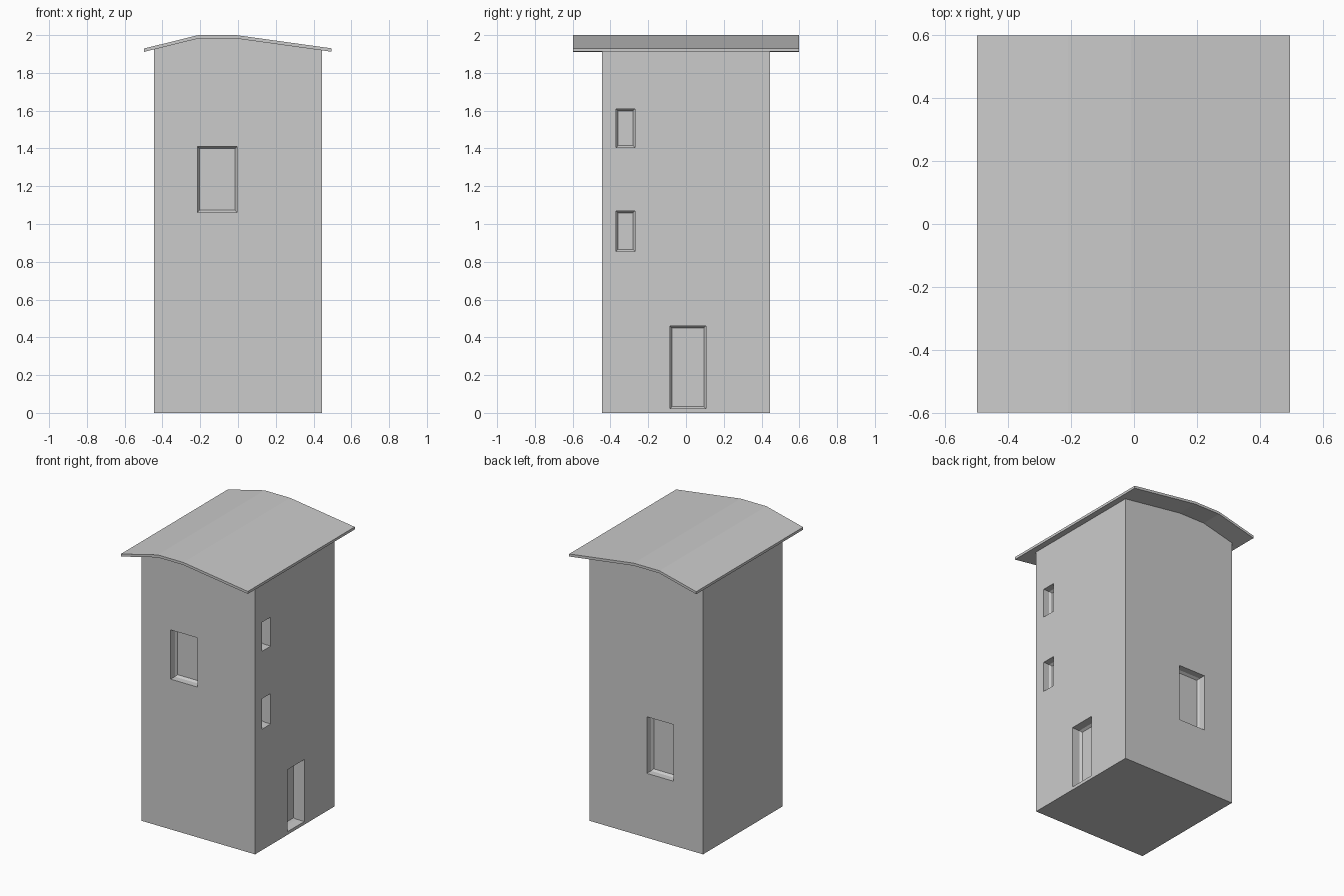
import bpy, bmesh

if "Cube" in bpy.data.objects:
    bpy.data.objects.remove(bpy.data.objects["Cube"])

W = 0.445            # half width of the square tower
ROOF = [(-0.498, 1.929), (-0.21, 2.0), (-0.01, 2.0), (0.495, 1.93)]   # roof top line
T = 0.018            # roof thickness


def loft(name, rings):
    """Closed solid through a list of matching vertex rings."""
    bm = bmesh.new()
    vs = [[bm.verts.new(p) for p in ring] for ring in rings]
    n = len(vs[0])
    for a, b in zip(vs, vs[1:]):
        for i in range(n):
            j = (i + 1) % n
            bm.faces.new((a[i], a[j], b[j], b[i]))
    bm.faces.new(vs[0])
    bm.faces.new(vs[-1])
    bmesh.ops.recalc_face_normals(bm, faces=bm.faces[:])
    me = bpy.data.meshes.new(name)
    bm.to_mesh(me)
    bm.free()
    ob = bpy.data.objects.new(name, me)
    bpy.context.collection.objects.link(ob)
    return ob


def extrude_y(name, profile, half):
    return loft(name, [[(x, y, z) for x, z in profile] for y in (-half, half)])


def roof_under(x):
    for (x0, z0), (x1, z1) in zip(ROOF, ROOF[1:]):
        if x0 <= x <= x1:
            return z0 + (z1 - z0) * (x - x0) / (x1 - x0) - T


# Bent roof sheet
extrude_y("roof", ROOF + [(x, z - T) for x, z in reversed(ROOF)], 0.597)

# Tower body, its top following the roof underside
top = [W, ROOF[2][0], ROOF[1][0], -W]
tower = extrude_y("tower", [(-W, 0), (W, 0)] + [(x, roof_under(x)) for x in top], W)

# Wall mappings: (along wall, depth into wall, height)
WALLS = {
    "front": lambda u, d, z: (u, d - W, z),
    "back": lambda u, d, z: (u, W - d, z),
    "right": lambda u, d, z: (W - d, u, z),
}


def recess(name, wall, u0, u1, z0, z1, depth=0.062):
    """Cut a recess with a small chamfer around the inner panel."""
    rings = []
    for d, i in ((-0.05, 0), (depth - 0.016, 0), (depth, 0.011)):
        rect = [(u0 + i, z0 + i), (u1 - i, z0 + i), (u1 - i, z1 - i), (u0 + i, z1 - i)]
        rings.append([WALLS[wall](u, d, z) for u, z in rect])
    cutter = loft(name, rings)
    cutter.hide_render = True
    mod = tower.modifiers.new(name, 'BOOLEAN')
    mod.operation = 'DIFFERENCE'
    mod.solver = 'EXACT'
    mod.object = cutter
    bpy.context.view_layer.objects.active = tower
    bpy.ops.object.modifier_apply(modifier=name)
    bpy.data.objects.remove(cutter)


# Windows and door
recess("front_window", "front", -0.215, -0.005, 1.062, 1.41)
recess("back_window", "back", -0.215, -0.005, 0.455, 0.855)
recess("upper_side_window", "right", -0.37, -0.27, 1.405, 1.61)
recess("lower_side_window", "right", -0.37, -0.27, 0.855, 1.07)
recess("door", "right", -0.085, 0.105, 0.022, 0.46, 0.075)
